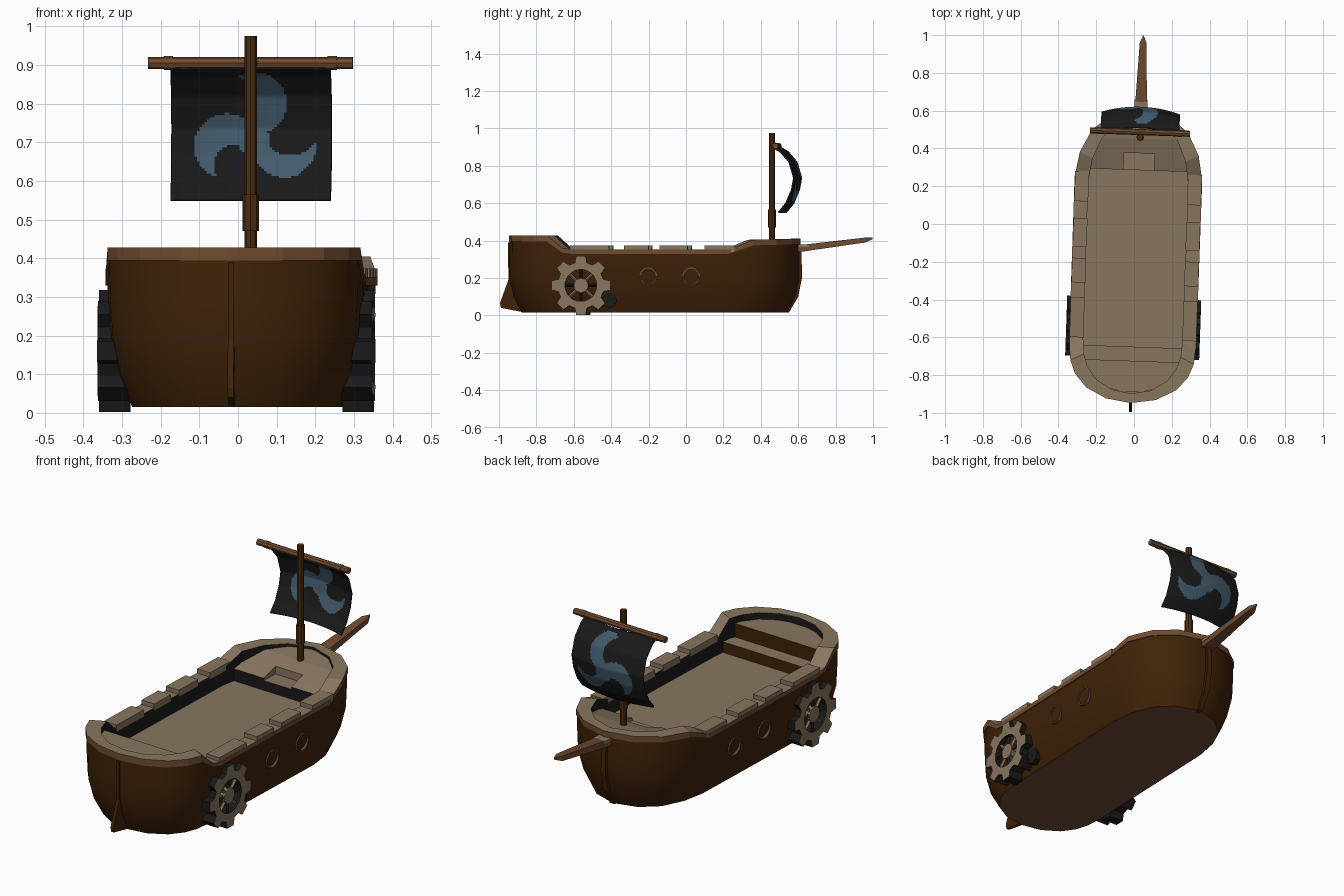
import bpy, bmesh, math
from mathutils import Matrix, Vector

cube = bpy.data.objects.get("Cube")
if cube:
    bpy.data.objects.remove(cube, do_unlink=True)

# Whole vessel sits turned slightly about the vertical
PLACE = Matrix.Translation((0.015, 0, 0)) @ Matrix.Rotation(math.radians(-2), 4, 'Z')


def colour(name, r, g, b):
    m = bpy.data.materials.new(name)
    m.use_nodes = True
    m.diffuse_color = (r, g, b, 1)
    bsdf = m.node_tree.nodes["Principled BSDF"]
    bsdf.inputs["Base Color"].default_value = (r, g, b, 1)
    bsdf.inputs["Roughness"].default_value = 0.9
    return m


PLANK = colour("pale plank", 0.25, 0.18, 0.115)
HULL = colour("dark hull brown", 0.05, 0.016, 0.0022)
TIMBER = colour("mid timber", 0.16, 0.072, 0.029)
MAST = colour("mast brown", 0.075, 0.026, 0.005)
COAL = colour("charcoal", 0.010, 0.010, 0.0105)
BLUE = colour("slate blue", 0.056, 0.104, 0.15)
UNDER = colour("underside brown", 0.16, 0.074, 0.038)


def finish(name, bm, mats, smooth=False):
    bmesh.ops.recalc_face_normals(bm, faces=bm.faces[:])
    me = bpy.data.meshes.new(name)
    bm.to_mesh(me)
    bm.free()
    for m in mats:
        me.materials.append(m)
    ob = bpy.data.objects.new(name, me)
    bpy.context.collection.objects.link(ob)
    ob.matrix_world = PLACE
    bpy.ops.object.select_all(action='DESELECT')
    ob.select_set(True)
    bpy.context.view_layer.objects.active = ob
    if smooth:
        bpy.ops.object.shade_smooth_by_angle(angle=math.radians(35))
    return ob


def interp(pts, t):
    for (a, va), (b, vb) in zip(pts, pts[1:]):
        if t <= b:
            return va + (vb - va) * max(0, t - a) / (b - a)
    return pts[-1][1]


def loft(bm, rings, mats):
    rows = [[bm.verts.new(p) for p in ring] for ring in rings]
    n = len(rows[0])
    for a, b, m in zip(rows, rows[1:], mats):
        for i in range(n):
            j = (i + 1) % n
            bm.faces.new((a[i], a[j], b[j], b[i])).material_index = m
    return rows


def prism(name, outline, axis, lo, hi, mat):
    """Extrude a 2D outline along x (0) or z (2)."""
    bm = bmesh.new()
    put = (lambda p, d: (d, p[0], p[1])) if axis == 0 else (lambda p, d: (p[0], p[1], d))
    for r in loft(bm, [[put(p, d) for p in outline] for d in (lo, hi)], [0]):
        bm.faces.new(r)
    return finish(name, bm, [mat])


def box(name, x0, x1, y0, y1, z0, z1, mat):
    return prism(name, [(x0, y0), (x1, y0), (x1, y1), (x0, y1)], 2, z0, z1, mat)


def rod(name, a, b, r, mat, sides=8):
    a, b = Vector(a), Vector(b)
    bm = bmesh.new()
    rot = (b - a).to_track_quat('Z', 'Y').to_matrix().to_4x4()
    bmesh.ops.create_cone(bm, cap_ends=True, segments=sides, radius1=r, radius2=r,
                          depth=(b - a).length, matrix=Matrix.Translation((a + b) / 2) @ rot)
    return finish(name, bm, [mat], smooth=True)


# Half plan (half width, y) from stern to bow; rail top and rail foot lines (y, z)
HALF = [(0, -.945), (.13, -.925), (.235, -.87), (.295, -.80), (.322, -.73), (.33, -.65),
        (.332, -.6), (.333, .24), (.31, .37), (.25, .49), (.15, .57), (0, .61)]
SHEER = [(-1, .428), (-.73, .428), (-.65, .36), (-.6, .352), (.24, .352), (.37, .404), (.62, .41)]
FOOT = [(-1, .394), (-.73, .394), (-.65, .337), (-.6, .329), (.24, .329), (.37, .374), (.62, .38)]
PLAN = HALF + [(-x, y) for x, y in HALF[-2:0:-1]]
MID = -.165


def ring(sx, sy, level):
    """Scaled plan outline at a fixed height or along a (y, z) line."""
    return [(x * sx, MID + (y - MID) * sy, interp(level, y) if isinstance(level, list) else level)
            for x, y in PLAN]


# Hull shell
bm = bmesh.new()
rows = loft(bm, [ring(.81, .916, .015), ring(.912, .97, .1), ring(.975, 1, .2),
                 ring(.995, 1, .3), ring(1, 1, FOOT)], [0] * 4)
bm.faces.new(rows[0]).material_index = 1
finish("hull", bm, [HULL, UNDER], smooth=True)

# Rail with the inner bulwark and main deck
bm = bmesh.new()
IN_X, IN_Y = .795, .94
rows = loft(bm, [ring(.98, .99, FOOT), ring(1.015, 1.004, FOOT), ring(1.015, 1.004, SHEER),
                 ring(IN_X, IN_Y, SHEER), ring(IN_X, IN_Y, .27)], [0, 0, 1, 2])
bm.faces.new(rows[-1]).material_index = 1
finish("rail_and_deck", bm, [TIMBER, PLANK, COAL])

# Raised end decks
INNER = [(MID + (y - MID) * IN_Y, x * IN_X + .005) for x, y in HALF]


def end_deck(name, ys, heights, riser):
    bm = bmesh.new()
    rings = []
    for y, z in zip(ys, heights):
        w = interp(INNER, y)
        rings.append([(-w, y, .25), (w, y, .25), (w, y, z), (-w, y, z)])
    rows = loft(bm, rings, [0] * len(rings))
    for r in (rows[0], rows[-1]):
        bm.faces.new(r).material_index = 1
    return finish(name, bm, [PLANK, riser])


end_deck("stern_lower_step", [-.74, -.65], [.325] * 2, HULL)
end_deck("stern_deck", [-.89, -.87, -.83, -.78, -.725], [.395] * 5, HULL)
fore = end_deck("foredeck", [.285, .335, .45, .53, .56], [.332, .348, .384, .396, .398], COAL)

# Shallow hatch recess, open to the deck step
cutter = box("hatch_cutter", -.08, .08, .27, .375, .32, .5, PLANK)
cutter.hide_render = True
mod = fore.modifiers.new("hatch", 'BOOLEAN')
mod.operation, mod.solver, mod.object = 'DIFFERENCE', 'EXACT', cutter
bpy.context.view_layer.objects.active = fore
bpy.ops.object.modifier_apply(modifier=mod.name)
bpy.data.objects.remove(cutter, do_unlink=True)

# Stern post with skeg, and bow stem
prism("stern_skeg", [(-.86, .015), (-.99, .04), (-.995, .065), (-.95, .19), (-.952, .39),
                     (-.92, .39), (-.9, .15)], 0, -.008, .008, HULL)
prism("bow_stem", [(.55, .015), (.6, .1), (.62, .2), (.617, .375), (.58, .375), (.56, .1),
                   (.52, .015)], 0, -.014, .014, HULL)

# Bowsprit, tapering to a point
bm = bmesh.new()
rows = loft(bm, [[(-w, y, z - h), (w, y, z - h), (w, y, z + h), (-w, y, z + h)]
                 for y, w, z, h in [(.56, .034, .351, .019), (.96, .018, .403, .013),
                                    (.998, .002, .411, .004)]], [0, 0])
for r in (rows[0], rows[-1]):
    bm.faces.new(r)
finish("bowsprit", bm, [TIMBER])
box("bowsprit_cap", -.034, .034, .57, .66, .366, .38, PLANK)

# Gear outline of the side wheels
gear = []
for t in range(8):
    for off, r in ((-15, .125), (-9, .16), (9, .16), (15, .125)):
        a = math.radians(t * 45 + off)
        gear.append((math.cos(a), math.sin(a), r))
WY, WZ = -.55, .16

for s, side in ((1, "left"), (-1, "right")):
    # Rail blocks
    for i, (y0, y1) in enumerate([(-.61, -.4), (-.32, -.19), (-.13, .02), (.11, .27)]):
        xs = sorted((s * .262, s * .336))
        box(f"rail_block_{side}_{i + 1}", *xs, y0, y1, .34, .374, PLANK)

    # Portholes
    for i, y in enumerate((-.19, .04)):
        bm = bmesh.new()
        circ = [(math.cos(k * math.pi / 6), math.sin(k * math.pi / 6)) for k in range(12)]
        loft(bm, [[(s * x, y + c * r, .21 + d * r) for c, d in circ]
                  for r, x in ((.048, .315), (.048, .333), (.041, .333), (.041, .315))], [0] * 3)
        finish(f"porthole_{side}_{i + 1}", bm, [TIMBER])

    # Toothed wheel: face plank, rim charcoal
    bm = bmesh.new()
    loft(bm, [[(s * x, WY + c * (h or r), WZ + d * (h or r)) for c, d, r in gear]
              for x, h in ((.275, .085), (.275, None), (.355, None), (.355, .085), (.275, .085))],
         [1, 1, 0, 1])
    finish(f"wheel_{side}", bm, [PLANK, COAL])
    rod(f"wheel_hub_{side}", (s * .26, WY, WZ), (s * .35, WY, WZ), .04, PLANK, 10)
    for k in range(8):
        a = k * math.pi / 4
        c, d = math.cos(a), math.sin(a)
        rod(f"wheel_spoke_{side}_{k + 1}", (s * .338, WY + c * .02, WZ + d * .02),
            (s * .338, WY + c * .095, WZ + d * .095), .009, PLANK if k % 2 else COAL, 4)

# Axle bracket behind one wheel
rod("axle_bracket", (.25, -.40, .08), (.31, -.40, .08), .042, COAL)

# Mast, collar and yard
rod("mast", (.002, .46, .33), (.002, .46, .975), .016, MAST)
rod("mast_collar", (.002, .46, .47), (.002, .46, .565), .021, MAST)
rod("yard", (-.265, .487, .905), (.265, .487, .905), .016, TIMBER)
for s, side in ((1, "left"), (-1, "right")):
    rod(f"yard_ring_{side}", (s * .212 - .012, .487, .905), (s * .212 + .012, .487, .905),
        .018, TIMBER)

# Billowing sail with three painted crescents
BILLOW = [(.55, .535), (.60, .575), (.67, .605), (.735, .617), (.82, .592), (.875, .545), (.9, .5)]
CRESCENTS = [((.01, .803), .082, (-.045, .81), .06),
             ((-.065, .69), .085, (-.045, .638), .054),
             ((.085, .69), .083, (.10, .745), .08)]


def painted(x, z):
    def near(c, r):
        return math.hypot(x - c[0], z - c[1]) < r
    return near((.005, .705), .042) or any(near(c, r) and not near(k, q)
                                           for c, r, k, q in CRESCENTS)


bm = bmesh.new()
COLS, ROWS, WIDE = 64, 56, .207
grid = []
for j in range(ROWS + 1):
    z = .55 + .345 * j / ROWS
    xs = [WIDE * (2 * i / COLS - 1) for i in range(COLS + 1)]
    grid.append([bm.verts.new((x, interp(BILLOW, z) - .033 * (x / WIDE) ** 2, z)) for x in xs])
for a, b in zip(grid, grid[1:]):
    for i in range(COLS):
        f = bm.faces.new((a[i], a[i + 1], b[i + 1], b[i]))
        p = f.calc_center_median()
        f.material_index = int(painted(p.x, p.z))
sail = finish("sail", bm, [COAL, BLUE], smooth=True)
solid = sail.modifiers.new("cloth thickness", 'SOLIDIFY')
solid.thickness, solid.offset = .008, 0
